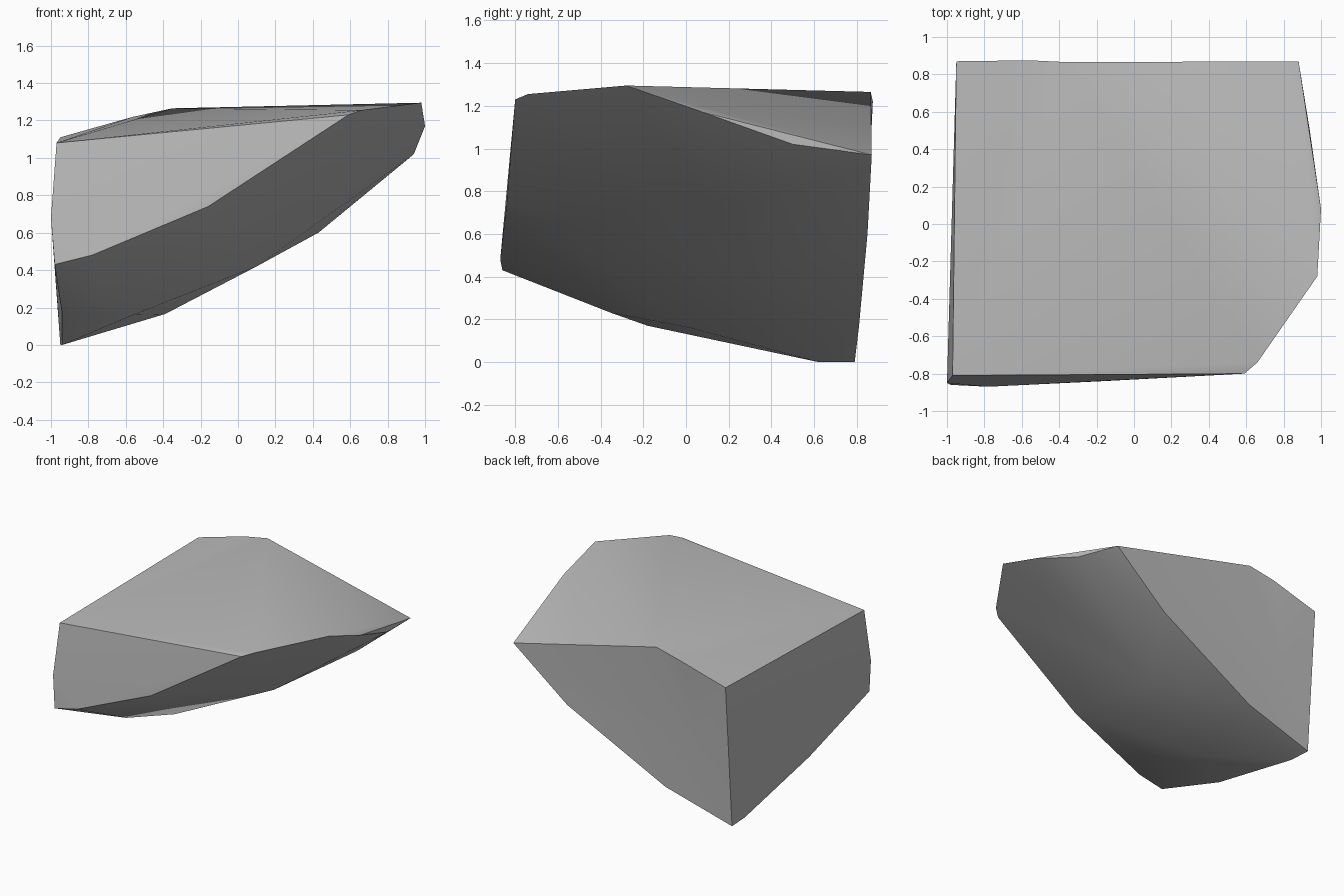
import bpy
import bmesh
from math import radians
from mathutils import Vector

# Remove the default object only
default_cube = bpy.data.objects.get("Cube")
if default_cube:
    bpy.data.objects.remove(default_cube, do_unlink=True)

# Corner points of the broken slab, grouped by the rim they belong to
top_rim = [
    (-.97, -.81, 1.08), (.59, -.8, 1.23), (.66, -.74, 1.255),
    (.98, -.28, 1.295), (1, .08, 1.17), (.94, .5, 1.02), (.88, .87, .97),
    (-.35, .865, 1.265), (-.56, .875, 1.22), (-.95, .87, 1.11),
]
front_rim = [
    (-1, -.85, .68), (-.98, -.86, .43), (-.78, -.87, .48),
    (-.4, -.85, .64), (-.16, -.84, .74),
]
back_rim = [
    (-.95, .79, 0), (-.6, .8, .11), (-.39, .81, .165), (.43, .85, .6),
]
left_rim = [
    (-.94, .62, 0), (-.91, .35, .06), (-.94, -.18, .17),
]
underside_bulge = [
    (-.72, -.35, .23), (-.56, .02, .16), (.1, .3, .42),
]
back_dent = Vector((-.69, .825, .6))


def make_stone_material():
    """One flat grey for the whole stone."""
    grey = (.5, .5, .5, 1)
    material = bpy.data.materials.new("stone grey")
    material.use_nodes = True
    material.diffuse_color = grey
    shader = next(node for node in material.node_tree.nodes
                  if node.type == "BSDF_PRINCIPLED")
    shader.inputs["Base Color"].default_value = grey
    shader.inputs["Roughness"].default_value = .9
    return material


def wrap_points(bm, points):
    """Stretch a closed convex skin over the points."""
    verts = [bm.verts.new(point) for point in points]
    result = bmesh.ops.convex_hull(bm, input=verts)
    loose = set(result["geom_interior"]) | set(result["geom_unused"])
    loose_verts = [item for item in loose if isinstance(item, bmesh.types.BMVert)]
    bmesh.ops.delete(bm, geom=loose_verts, context="VERTS")
    bm.normal_update()


def fan_back_face(bm, centre):
    """Replace the back with a shallow chipped fan around one impact point."""
    back_faces = [face for face in bm.faces if face.normal.y > .8]
    bmesh.ops.delete(bm, geom=back_faces, context="FACES")
    border = [edge for edge in bm.edges if edge.is_boundary]
    hub = bm.verts.new(centre)
    for edge in border:
        bm.faces.new((edge.verts[0], edge.verts[1], hub))
    bmesh.ops.recalc_face_normals(bm, faces=bm.faces[:])


# Rock slab
bm = bmesh.new()
wrap_points(bm, top_rim + front_rim + back_rim + left_rim + underside_bulge)
fan_back_face(bm, back_dent)
mesh = bpy.data.meshes.new("rock_slab")
bm.to_mesh(mesh)
bm.free()
mesh.materials.append(make_stone_material())
rock_slab = bpy.data.objects.new("rock_slab", mesh)
bpy.context.collection.objects.link(rock_slab)

# Soft facets with crisp rims
bpy.ops.object.select_all(action="DESELECT")
rock_slab.select_set(True)
bpy.context.view_layer.objects.active = rock_slab
bpy.ops.object.shade_smooth_by_angle(angle=radians(35))
